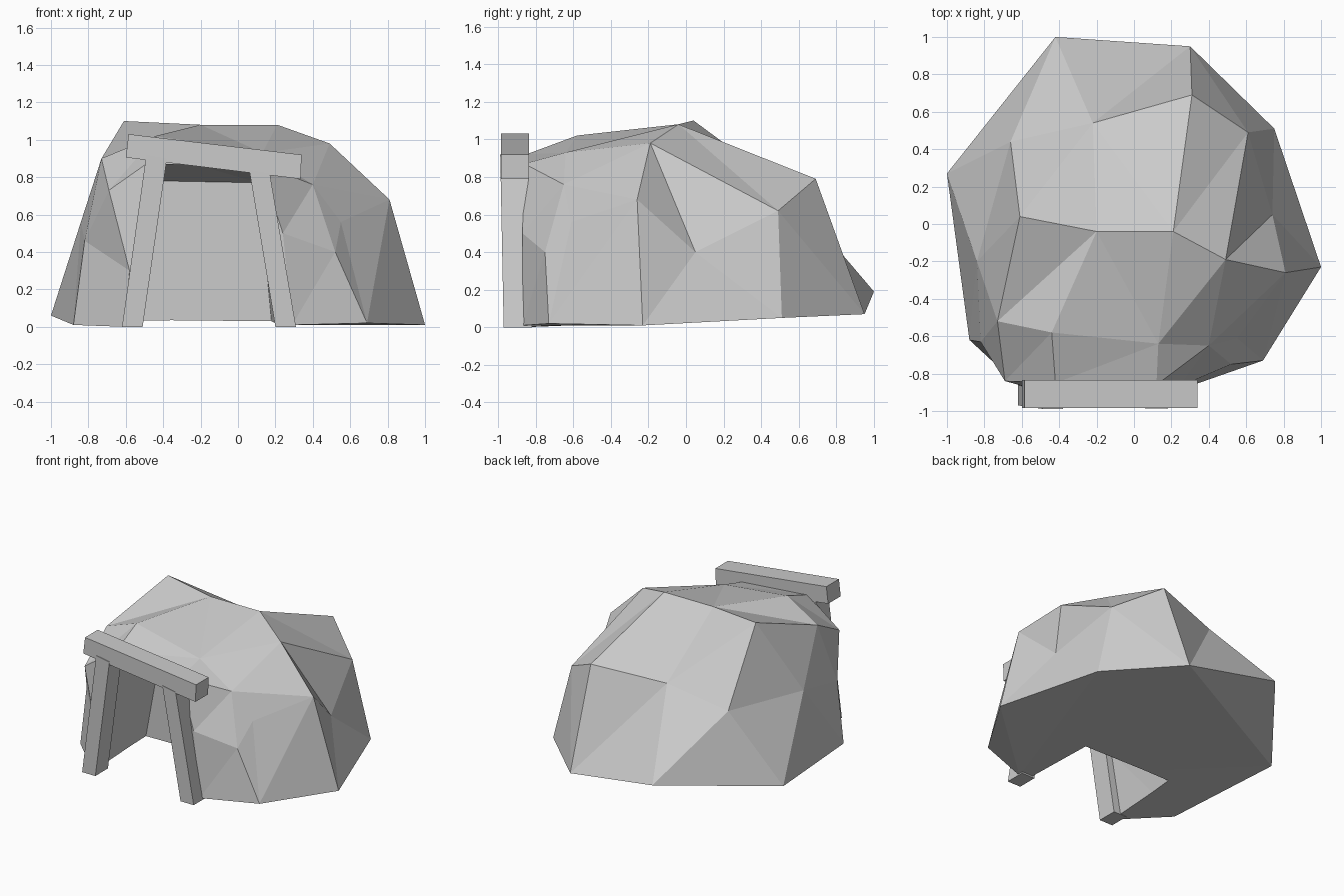
import bpy, bmesh
from mathutils import Vector

if "Cube" in bpy.data.objects:
    bpy.data.objects.remove(bpy.data.objects["Cube"])


def make_object(name, bm):
    bmesh.ops.recalc_face_normals(bm, faces=bm.faces[:])
    mesh = bpy.data.meshes.new(name)
    bm.to_mesh(mesh)
    bm.free()
    obj = bpy.data.objects.new(name, mesh)
    bpy.context.collection.objects.link(obj)
    return obj


def turn_edge(bm, a, b):
    """Flip the diagonal that separates a and b so that it joins them."""
    for edge in bm.edges:
        tips = {v for f in edge.link_faces for v in f.verts} - set(edge.verts)
        if tips == {a, b}:
            bmesh.utils.edge_rotate(edge, True)
            return


def faceted_shell(name, points, centre, creases):
    """Wrap points in triangles: hull on a unit sphere, then restore positions."""
    bm = bmesh.new()
    verts = [bm.verts.new((Vector(p) - centre).normalized()) for p in points]
    bmesh.ops.convex_hull(bm, input=bm.verts[:])
    for vert, p in zip(verts, points):
        vert.co = p
    for p, q in creases:
        turn_edge(bm, verts[points.index(p)], verts[points.index(q)])
    return make_object(name, bm)


def slab(name, profile, y0, y1, lean=0.0):
    """Extrude a four-sided x/z profile along y; lean pushes the top forward."""
    bm = bmesh.new()
    for y in (y0, y1):
        for x, z in profile:
            bm.verts.new((x, y - lean * z, z))
    bmesh.ops.convex_hull(bm, input=bm.verts[:])
    bmesh.ops.dissolve_limit(bm, angle_limit=0.01, verts=bm.verts[:], edges=bm.edges[:])
    return make_object(name, bm)


# Rock mound: foot, flanks, crown and mouth corners
foot = [(-.42, 1, .19), (.30, .95, .07), (.75, .51, .05), (1, -.23, .01),
        (.69, -.73, .02), (.29, -.87, .01), (-.61, -.87, .0), (-.88, -.62, .01),
        (-1, .27, .06)]
flanks = [(.61, .49, .62), (.31, .69, .79), (.81, -.26, .68), (.74, .05, .40),
          (-.22, .54, .73), (-.66, .44, .60), (-.84, -.20, .56), (-.82, -.63, .46)]
crown = [(-.61, .04, 1.10), (-.20, -.04, 1.08), (.21, -.04, 1.08), (.49, -.19, .98),
         (-.73, -.52, .90), (-.44, -.58, 1.02), (.13, -.64, .93)]
mouth = [(-.69, -.84, .73), (-.42, -.85, .92), (.12, -.86, .87), (.40, -.65, .76),
         (.55, -.61, .56), (.52, -.75, .40), (.24, -.87, .50), (-.58, -.87, .30)]
creases = [(flanks[3], crown[3]), (foot[1], flanks[4]), (crown[1], crown[4]),
           (foot[4], flanks[2]), (flanks[4], crown[0]), (foot[0], flanks[5])]
rock = faceted_shell("rock_mound", foot + flanks + crown + mouth,
                     Vector((-.05, -.1, .35)), creases)

# Tunnel cut with a ceiling that drops toward the back
bm = bmesh.new()
for y, left, right, floor in ((-1.2, .925, .88, .26), (-.30, .78, .77, .20)):
    for x, z in ((-.60, -.2), (floor, -.2), (.11, right), (-.42, left)):
        bm.verts.new((x, y, z))
bmesh.ops.convex_hull(bm, input=bm.verts[:])
cutter = make_object("tunnel_cutter", bm)
cutter.hide_render = True
cut = rock.modifiers.new("tunnel", 'BOOLEAN')
cut.operation = 'DIFFERENCE'
cut.solver = 'EXACT'
cut.object = cutter
bpy.context.view_layer.objects.active = rock
bpy.ops.object.modifier_apply(modifier=cut.name)
bpy.data.objects.remove(cutter)

# Timber frame: two leaning posts and a tilted lintel
slab("left_post", [(-.62, 0), (-.51, 0), (-.38, .90), (-.49, .92)], -.97, -.82, .02)
slab("right_post", [(.20, 0), (.31, 0), (.17, .82), (.06, .84)], -.97, -.82, .02)
slab("lintel_beam", [(-.60, .905), (.335, .79), (.34, .92), (-.585, 1.03)], -.985, -.835)
